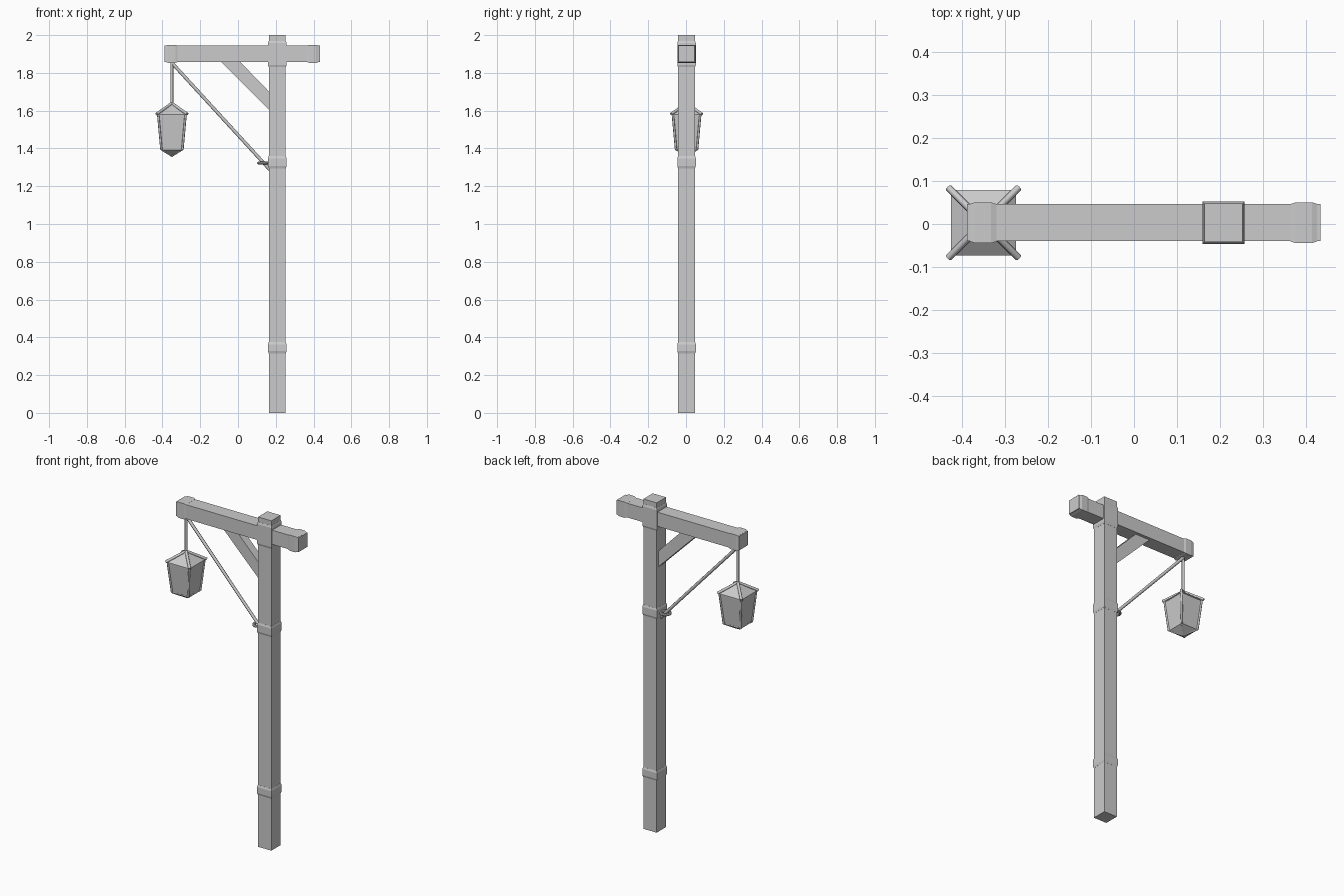
import bpy, bmesh
from math import pi, sqrt
from mathutils import Vector, Matrix

if "Cube" in bpy.data.objects:
    bpy.data.objects.remove(bpy.data.objects["Cube"])

YC = 0.003      # centre line of post and beam
PX = 0.208      # post centre x
LX = -0.35      # lantern centre x


def finish(name, bm, smooth=False):
    bmesh.ops.recalc_face_normals(bm, faces=bm.faces)
    me = bpy.data.meshes.new(name)
    bm.to_mesh(me)
    bm.free()
    ob = bpy.data.objects.new(name, me)
    bpy.context.collection.objects.link(ob)
    if smooth:
        for p in me.polygons:
            p.use_smooth = len(p.vertices) == 4
    return ob


def square_stack(name, profile, origin, along_x=False):
    """Stack of square sections (half width, position along axis), capped."""
    bm = bmesh.new()
    rings = []
    for h, t in profile:
        ring = []
        for a, b in ((-1, -1), (1, -1), (1, 1), (-1, 1)):
            p = (t, a * h, b * h) if along_x else (a * h, b * h, t)
            ring.append(bm.verts.new(Vector(origin) + Vector(p)))
        rings.append(ring)
    for r, s in zip(rings, rings[1:]):
        for i in range(4):
            j = (i + 1) % 4
            bm.faces.new((r[i], r[j], s[j], s[i]))
    bm.faces.new(rings[0])
    bm.faces.new(rings[-1])
    bmesh.ops.remove_doubles(bm, verts=bm.verts, dist=1e-5)
    return finish(name, bm)


def band(name, lo, hi, half, origin, along_x=False):
    c = 0.012
    return square_stack(name, [(half - 0.004, lo), (half, lo + c), (half, hi - c),
                               (half - 0.004, hi)], origin, along_x)


def rod(name, a, b, r, sides=8):
    a, b = Vector(a), Vector(b)
    d = b - a
    bm = bmesh.new()
    m = Matrix.Translation((a + b) / 2) @ d.to_track_quat('Z', 'Y').to_matrix().to_4x4()
    bmesh.ops.create_cone(bm, cap_ends=True, segments=sides, radius1=r, radius2=r,
                          depth=d.length, matrix=m)
    return finish(name, bm, True)


# Post with metal bands
square_stack("post", [(0.0445, 0), (0.0445, 2.0)], (PX, YC, 0))
for name, lo, hi in (("lower_band", 0.315, 0.375), ("upper_band", 1.295, 1.36),
                     ("joint_collar", 1.83, 1.97)):
    band(name, lo, hi, 0.049, (PX, YC, 0))

# Cross beam with end bands
square_stack("beam", [(0.043, -0.388), (0.043, 0.434)], (0, YC, 1.901), True)
band("beam_band_left", -0.382, -0.32, 0.0475, (0, YC, 1.901), True)
band("beam_band_right", 0.364, 0.426, 0.0475, (0, YC, 1.901), True)

# Diagonal timber brace
bm = bmesh.new()
pts = [(-0.1, 1.87), (0.0, 1.87), (0.175, 1.69), (0.175, 1.595)]
f = bm.faces.new([bm.verts.new((x, YC - 0.025, z)) for x, z in pts])
ext = bmesh.ops.extrude_face_region(bm, geom=[f])
bmesh.ops.translate(bm, vec=(0, 0.05, 0),
                    verts=[v for v in ext["geom"] if isinstance(v, bmesh.types.BMVert)])
finish("timber_brace", bm)

# Stay rod and the ring that holds it to the post
rod("stay_rod", (LX + 0.003, YC, 1.85), (0.168, YC, 1.288), 0.009)
bpy.ops.mesh.primitive_torus_add(location=(0.135, YC, 1.323), major_radius=0.026,
                                 minor_radius=0.008, major_segments=16, minor_segments=8)
bpy.context.object.name = "stay_ring"
bpy.ops.object.shade_smooth_by_angle()

# Hanging lantern: roof, glass body and pointed base
rod("hanger", (LX, YC, 1.86), (LX, YC, 1.625), 0.008)
L = (LX, YC, 0)
square_stack("lantern_roof", [(0.076, 1.574), (0.076, 1.58), (0.002, 1.638)], L)
square_stack("lantern_glass", [(0.056, 1.396), (0.073, 1.575)], L)
square_stack("lantern_base", [(0.002, 1.356), (0.057, 1.392), (0.057, 1.4)], L)

# Lantern frame rods, one set per corner
corners = ((-1, -1), (1, -1), (1, 1), (-1, 1))
for i, (a, b) in enumerate(corners):
    def at(h, z):
        return (LX + a * h, YC + b * h, z)
    rod(f"roof_rib_{i}", at(0.002, 1.638), at(0.081, 1.582), 0.008)
    rod(f"corner_rod_{i}", at(0.073, 1.582), at(0.056, 1.395), 0.006)
    rod(f"base_rib_{i}", at(0.056, 1.396), at(0.001, 1.362), 0.006)
